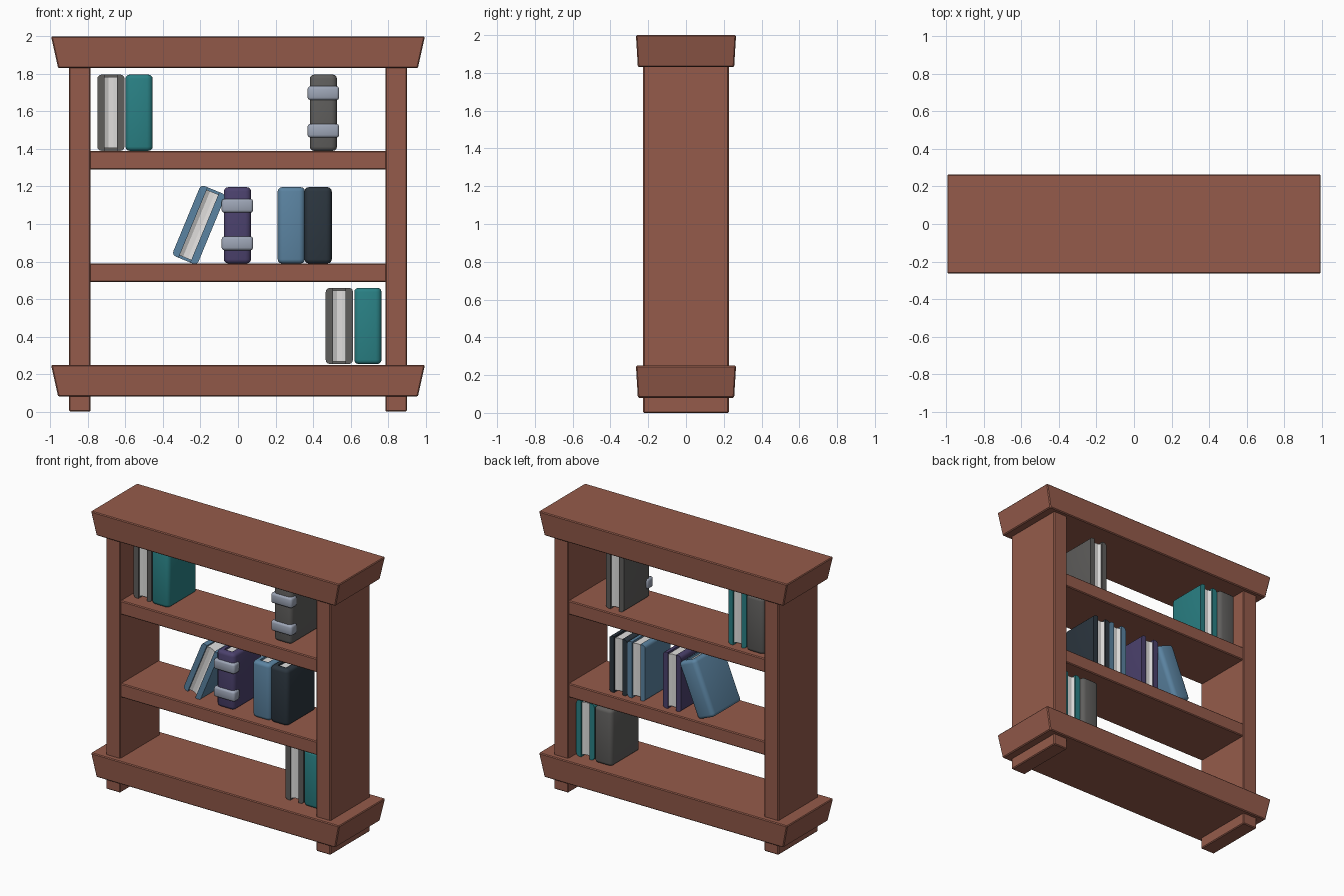
import bpy, bmesh, math
from mathutils import Matrix

if "Cube" in bpy.data.objects:
    bpy.data.objects.remove(bpy.data.objects["Cube"])


def material(name, rgb):
    m = bpy.data.materials.new(name)
    m.diffuse_color = (*rgb, 1)
    m.use_nodes = True
    m.node_tree.nodes["Principled BSDF"].inputs["Base Color"].default_value = m.diffuse_color
    return m


WOOD = material("red_brown_wood", (0.30, 0.105, 0.07))
GREY = material("grey_cover", (0.115, 0.112, 0.108))
TEAL = material("teal_cover", (0.023, 0.22, 0.235))
BLUE = material("blue_cover", (0.105, 0.23, 0.36))
PURPLE = material("purple_cover", (0.072, 0.054, 0.155))
NAVY = material("dark_navy_cover", (0.025, 0.037, 0.050))
PAPER = material("pale_pages", (0.75, 0.74, 0.73))
BAND = material("silver_band", (0.34, 0.38, 0.47))


def finish(bm, name, mat, matrix=None, smooth=False):
    """Turn a bmesh into a named, coloured object."""
    bmesh.ops.recalc_face_normals(bm, faces=bm.faces)
    if matrix is not None:
        bm.transform(matrix)
    me = bpy.data.meshes.new(name)
    bm.to_mesh(me)
    bm.free()
    me.materials.append(mat)
    if smooth:
        me.shade_smooth()
        me.set_sharp_from_angle(angle=math.radians(50))
    ob = bpy.data.objects.new(name, me)
    bpy.context.collection.objects.link(ob)
    return ob


def box(name, mat, x, y, z, taper=(1, 1), bevel=0.006, segments=1, matrix=None):
    """Bevelled box from ranges; taper scales the lower end."""
    bm = bmesh.new()
    bmesh.ops.create_cube(bm, size=1)
    for v in bm.verts:
        low = v.co.z < 0
        sx, sy = taper if low else (1, 1)
        v.co.x = (x[0] + x[1]) / 2 + v.co.x * sx * (x[1] - x[0])
        v.co.y = (y[0] + y[1]) / 2 + v.co.y * sy * (y[1] - y[0])
        v.co.z = z[0] if low else z[1]
    bmesh.ops.bevel(bm, geom=bm.edges[:], offset=bevel, segments=segments,
                    profile=0.5, affect='EDGES')
    return finish(bm, name, mat, matrix, smooth=segments > 1)


def loft(rings):
    """Closed solid through rings of equal point count."""
    bm = bmesh.new()
    vs = [[bm.verts.new(p) for p in ring] for ring in rings]
    n = len(vs[0])
    for a, b in zip(vs, vs[1:]):
        for i in range(n):
            j = (i + 1) % n
            bm.faces.new((a[i], a[j], b[j], b[i]))
    bm.faces.new(vs[0][::-1])
    bm.faces.new(vs[-1])
    return bm


# Book half sizes, cover thickness, spine rounding, end rounding
W, D, H, T, R, C = 0.0725, 0.155, 0.203, 0.039, 0.03, 0.022


def cover_outline(inset):
    """U shape seen from above, spine toward -y."""
    right = [(W - inset, D)]
    for k in range(4):
        a = math.radians(30 * k)
        right.append((W - R + (R - inset) * math.cos(a),
                      -D + R - (R - inset) * math.sin(a)))
    left = [(-x, y) for x, y in reversed(right)]
    w = W - T
    return right + left + [(-w, D), (-w, -D + T), (w, -D + T), (w, D)]


def book(name, mat, x, z, spine_front=True, lean=0, banded=False):
    y = 0.01 if spine_front else 0.03
    m = Matrix.Translation((x, y, z)) @ Matrix.Rotation(lean, 4, 'Y')
    if not spine_front:
        m = m @ Matrix.Rotation(math.pi, 4, 'Z')
    # cover with rounded spine and rounded top and bottom
    levels = []
    for k in range(4):
        a = math.radians(30 * k)
        levels.append((-H + C * (1 - math.cos(a)), C * (1 - math.sin(a))))
    levels += [(-h, i) for h, i in reversed(levels)]
    bm = loft([[(px, py, h) for px, py in cover_outline(i)] for h, i in levels])
    finish(bm, name + "_cover", mat, m, smooth=True)
    # page block with a hollow fore-edge
    w, f = W - T + 0.001, D - 0.01
    page = [(-w, -D + T - 0.005), (w, -D + T - 0.005), (w, f), (w * 0.4, f - 0.012),
            (-w * 0.4, f - 0.012), (-w, f)]
    hp = H - 0.014
    bm = loft([[(px, py, h) for px, py in page] for h in (-hp, hp)])
    finish(bm, name + "_pages", PAPER, m)
    # raised bands round the spine
    if banded:
        for label, h in (("lower", -0.096), ("upper", 0.104)):
            box(f"{name}_{label}_band", BAND, (-0.084, 0.084), (-D - 0.014, -D + 0.055),
                (h - 0.037, h + 0.037), bevel=0.014, segments=2, matrix=m)


# Bookcase frame
for side, s in (("left", -1), ("right", 1)):
    xs = sorted((s * 0.785, s * 0.90))
    box(side + "_upright", WOOD, xs, (-0.227, 0.227), (0, 1.88))
for label, z0, z1 in (("base_moulding", 0.08, 0.25), ("top_moulding", 1.83, 2.0)):
    box(label, WOOD, (-0.996, 0.996), (-0.265, 0.265), (z0, z1), taper=(0.962, 0.962))
for label, z0 in (("lower_shelf", 0.69), ("upper_shelf", 1.29)):
    box(label, WOOD, (-0.80, 0.80), (-0.22, 0.22), (z0, z0 + 0.10))

# Books on the top shelf
Z3, Z2, Z1 = 1.39 + H, 0.79 + H, 0.25 + H + 0.004
book("top_grey_book", GREY, -0.677, Z3, spine_front=False)
book("top_teal_book", TEAL, -0.527, Z3)
book("top_banded_book", GREY, 0.455, Z3, banded=True)
# Books on the middle shelf
book("leaning_blue_book", BLUE, -0.208, 0.995, spine_front=False, lean=math.radians(22.5))
book("purple_banded_book", PURPLE, -0.003, Z2, banded=True)
book("middle_blue_book", BLUE, 0.284, Z2)
book("middle_navy_book", NAVY, 0.427, Z2)
# Books on the base
book("bottom_grey_book", GREY, 0.54, Z1, spine_front=False)
book("bottom_teal_book", TEAL, 0.692, Z1)
